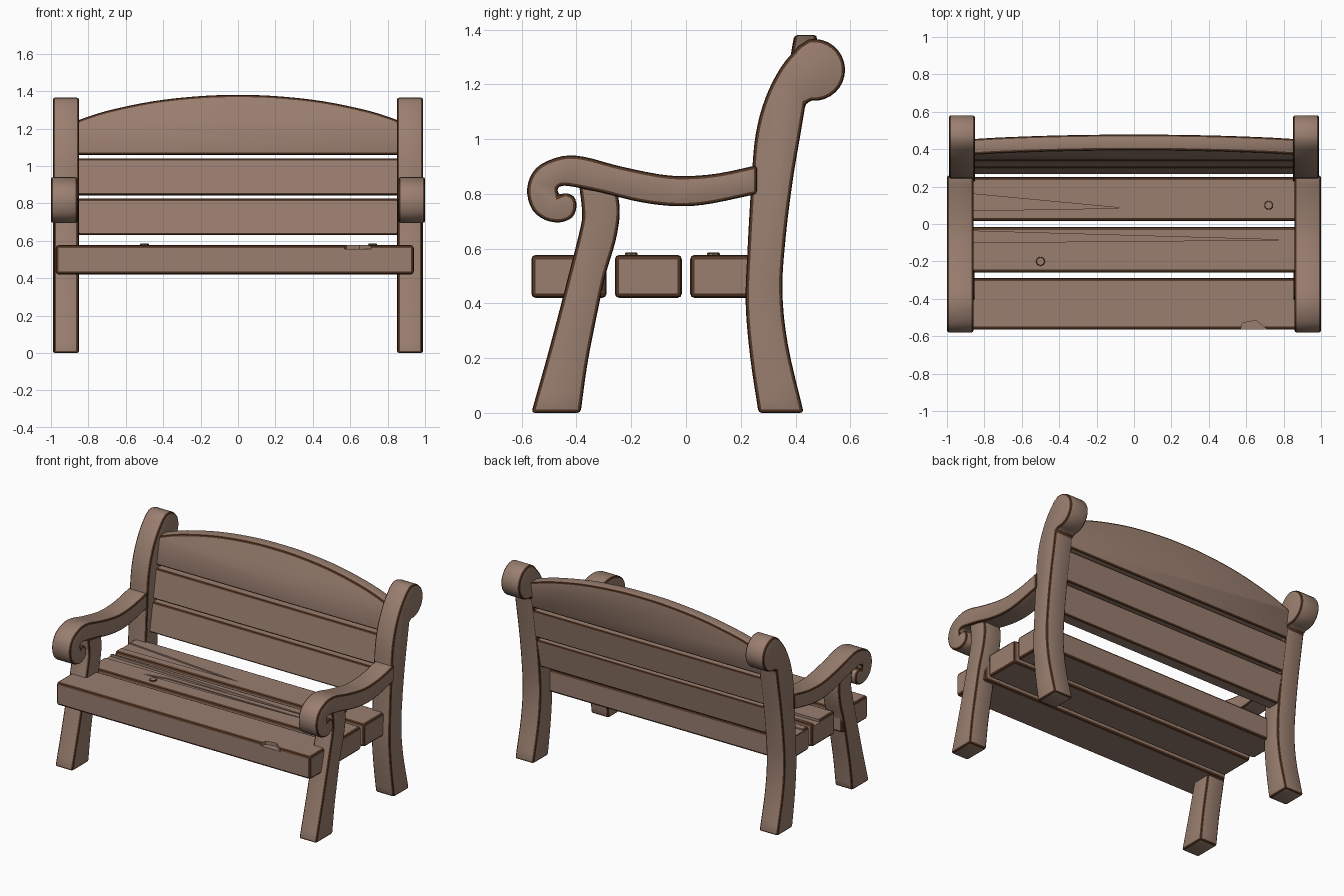
import bpy
import bmesh
import math
from mathutils import Vector

if "Cube" in bpy.data.objects:
    bpy.data.objects.remove(bpy.data.objects["Cube"], do_unlink=True)


def make_material(name, color):
    mat = bpy.data.materials.new(name)
    mat.use_nodes = True
    mat.diffuse_color = color
    mat.node_tree.nodes["Principled BSDF"].inputs["Base Color"].default_value = color
    return mat


wood = make_material("weathered wood", (0.32, 0.21, 0.16, 1))
edge_wood = make_material("dark worn edge", (0.09, 0.04, 0.02, 1))


def spline(points, steps=4):
    """Smooth Catmull-Rom curve through the given 2D points."""
    pts = [Vector(p) for p in points]
    pts = [pts[0] * 2 - pts[1]] + pts + [pts[-1] * 2 - pts[-2]]
    result = []
    for a, b, c, d in zip(pts, pts[1:], pts[2:], pts[3:]):
        for i in range(steps):
            t = i / steps
            result.append(0.5 * (2 * b + (c - a) * t
                                 + (2 * a - 5 * b + 4 * c - d) * t * t
                                 + (3 * b - a - 3 * c + d) * t ** 3))
    return result + [pts[-2]]


def arc(center, radius, start, end, steps=16):
    """Points along a circular arc, angles in degrees."""
    angles = [math.radians(start + (end - start) * i / steps) for i in range(steps + 1)]
    return [Vector((center[0] + radius * math.cos(a),
                    center[1] + radius * math.sin(a))) for a in angles]


def prism(name, outline, place, low, high, bevel=0.012):
    """Extrude an outline from low to high; place maps (u, v, depth) to 3D."""
    bm = bmesh.new()
    rings = [[bm.verts.new(place(p[0], p[1], d)) for p in outline] for d in (low, high)]
    for ring in rings:
        bm.faces.new(ring)
    count = len(outline)
    for i in range(count):
        j = (i + 1) % count
        bm.faces.new((rings[0][i], rings[0][j], rings[1][j], rings[1][i]))
    bmesh.ops.recalc_face_normals(bm, faces=bm.faces)
    if bevel:
        sharp = [e for e in bm.edges if e.calc_face_angle(0) > math.radians(40)]
        bmesh.ops.bevel(bm, geom=sharp, offset=bevel, offset_type='OFFSET', segments=2,
                        profile=0.5, affect='EDGES', clamp_overlap=False, material=1)
    mesh = bpy.data.meshes.new(name)
    bm.to_mesh(mesh)
    bm.free()
    mesh.materials.append(wood)
    mesh.materials.append(edge_wood)
    obj = bpy.data.objects.new(name, mesh)
    bpy.context.collection.objects.link(obj)
    return obj


def side_place(u, v, d):
    return (d, u, v)


def seat_place(u, v, d):
    return (u, v, d)


def back_place(u, v, d):
    # back boards lean with the posts
    return (u, 0.24 + 0.174 * v - d, v)


def rectangle(x0, x1, y0, y1):
    return [(x0, y0), (x1, y0), (x1, y1), (x0, y1)]


# Side profiles, as (y, z)
post = (spline([(0.265, 0), (0.235, 0.2), (0.218, 0.4), (0.225, 0.6), (0.24, 0.86),
                (0.255, 1.02), (0.29, 1.15), (0.345, 1.26), (0.41, 1.34)])
        + arc((0.468, 1.253), 0.113, 100, -95)
        + spline([(0.437, 1.13), (0.415, 1.0), (0.39, 0.85), (0.365, 0.65),
                  (0.352, 0.45), (0.372, 0.25), (0.43, 0)]))
leg = (spline([(-0.565, 0), (-0.495, 0.25), (-0.43, 0.5), (-0.385, 0.68),
               (-0.38, 0.74), (-0.39, 0.83)])
       + spline([(-0.25, 0.81), (-0.242, 0.73), (-0.257, 0.63), (-0.295, 0.5),
                 (-0.325, 0.36), (-0.36, 0.18), (-0.385, 0)]))
arm = (spline([(0.26, 0.905), (0.12, 0.875), (0, 0.865), (-0.1, 0.872), (-0.25, 0.903),
               (-0.37, 0.935), (-0.45, 0.938), (-0.53, 0.908), (-0.57, 0.86),
               (-0.58, 0.8), (-0.56, 0.74), (-0.515, 0.705), (-0.46, 0.696),
               (-0.415, 0.715), (-0.4, 0.755), (-0.41, 0.79), (-0.44, 0.805)], 3)
       + spline([(-0.465, 0.795), (-0.468, 0.82), (-0.445, 0.83), (-0.39, 0.822),
                 (-0.3, 0.803), (-0.2, 0.777), (-0.1, 0.76), (0, 0.755),
                 (0.1, 0.766), (0.26, 0.8)], 3))

smooth_parts = []
for side, sign in (("left", 1), ("right", -1)):
    for part, outline, inner, outer in (("back_post", post, 0.85, 0.99),
                                        ("front_leg", leg, 0.853, 0.985),
                                        ("armrest", arm, 0.858, 1.0)):
        smooth_parts.append(prism(f"{side}_{part}", outline, side_place,
                                  sign * inner, sign * outer))

# Seat boards
seat = {}
for name, x0, x1, y0, y1 in (("front", -0.975, 0.94, -0.565, -0.29),
                             ("middle", -0.94, 0.94, -0.26, -0.015),
                             ("rear", -0.94, 0.94, 0.015, 0.25)):
    seat[name] = prism(f"{name}_seat_board", rectangle(x0, x1, y0, y1),
                       seat_place, 0.42, 0.577, 0.016)

# Back boards, the top one arched
for name, low, high in (("lower", 0.63, 0.826), ("middle", 0.843, 1.04)):
    prism(f"{name}_back_board", rectangle(-0.87, 0.87, low, high), back_place, 0, 0.085)
arch = spline([(0.87, 1.24), (0.7, 1.295), (0.45, 1.347), (0.2, 1.374), (0, 1.38),
               (-0.2, 1.374), (-0.45, 1.347), (-0.7, 1.295), (-0.87, 1.24)])
smooth_parts.append(prism("top_back_board", [(-0.87, 1.06), (0.87, 1.06)] + arch,
                          back_place, 0, 0.085))

# Shallow splits and a chipped corner carved into the seat
splits = (("middle", "long_split", [(-0.96, -0.035), (-0.96, -0.1), (0.8, -0.085)], 0.56),
          ("middle", "short_split", [(-0.6, -0.16), (-0.45, -0.125), (0.85, -0.125)], 0.57),
          ("rear", "rear_split", [(-0.96, 0.17), (-0.96, 0.07), (-0.06, 0.085)], 0.568),
          ("front", "edge_chip", [(0.56, -0.6), (0.58, -0.53), (0.65, -0.515),
                                  (0.76, -0.6)], 0.555))
for board, name, outline, floor in splits:
    cutter = prism(name + "_cutter", outline, seat_place, floor, 0.65, 0)
    cutter.hide_render = True
    cutter.display_type = 'WIRE'
    cutter.hide_set(True)
    cut = seat[board].modifiers.new(name, 'BOOLEAN')
    cut.operation = 'DIFFERENCE'
    cut.solver = 'EXACT'
    cut.object = cutter

# Small raised knots on the seat
for name, x, y in (("middle_knot", -0.5, -0.2), ("rear_knot", 0.72, 0.1)):
    ring = arc((x, y), 0.025, 0, 315, 7)
    prism(name, ring, seat_place, 0.56, 0.586, 0.006)

# Smooth shading on the curved parts
bpy.ops.object.select_all(action='DESELECT')
for obj in smooth_parts:
    obj.select_set(True)
bpy.context.view_layer.objects.active = smooth_parts[0]
bpy.ops.object.shade_smooth_by_angle(angle=math.radians(35))
